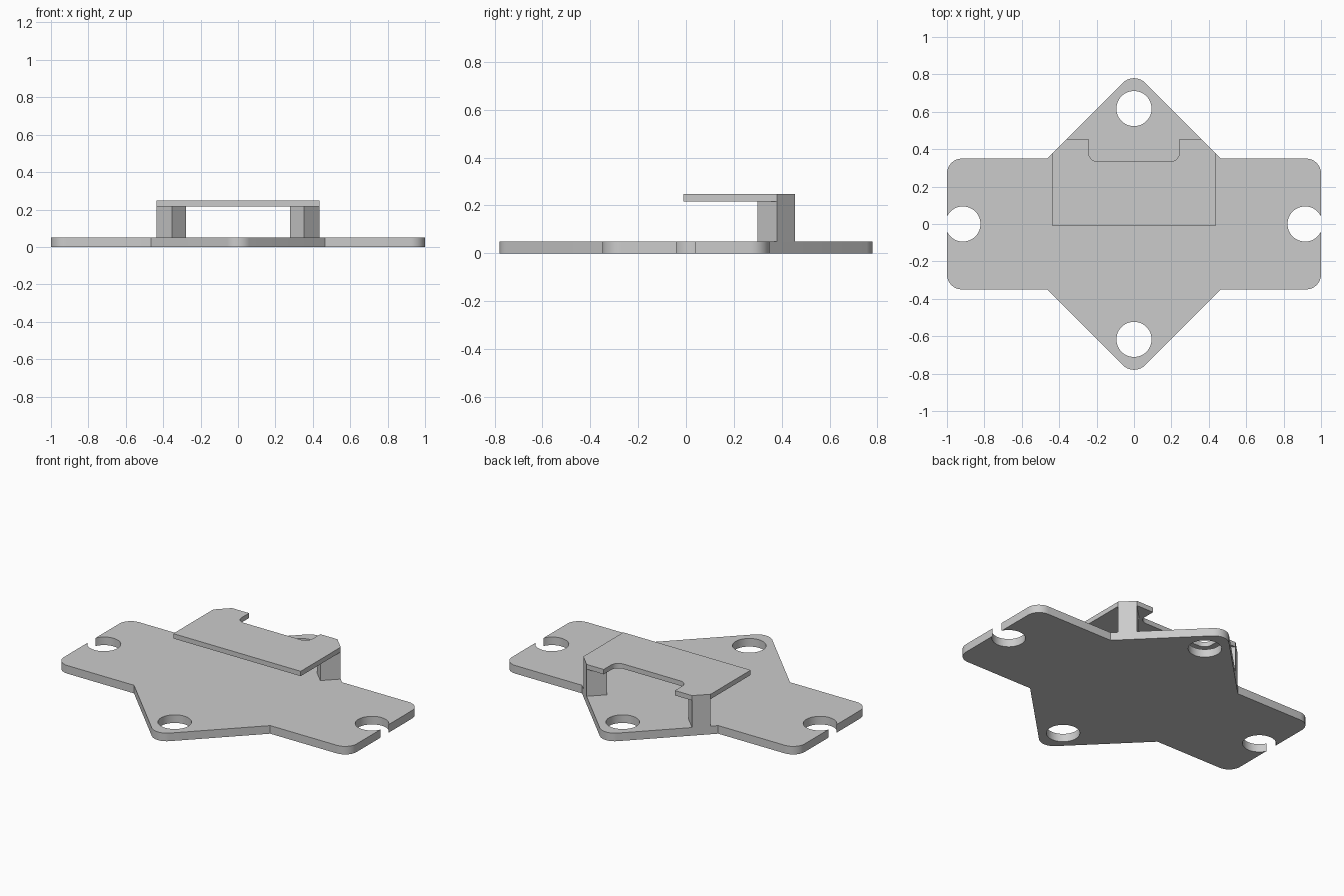
import bpy, bmesh
from math import sin, cos, pi
from mathutils import Vector

if "Cube" in bpy.data.objects:
    bpy.data.objects.remove(bpy.data.objects["Cube"])


def rounded(corners, steps=8):
    """Turn (x, y, radius) corners into a polygon with filleted corners."""
    out = []
    n = len(corners)
    for i, (x, y, r) in enumerate(corners):
        p = Vector((x, y))
        if r == 0:
            out.append(p)
            continue
        a = (Vector(corners[i - 1][:2]) - p).normalized()
        b = (Vector(corners[(i + 1) % n][:2]) - p).normalized()
        half = a.angle(b) / 2
        centre = p + (a + b).normalized() * (r / sin(half))
        tangent = r * cos(half) / sin(half)
        start = (p + a * tangent - centre).normalized()
        end = (p + b * tangent - centre).normalized()
        out += [centre + start.slerp(end, k / steps) * r for k in range(steps + 1)]
    return out


def extrude(name, points, z0, z1):
    bm = bmesh.new()
    face = bm.faces.new([bm.verts.new((p[0], p[1], z0)) for p in points])
    top = bmesh.ops.extrude_face_region(bm, geom=[face], use_keep_orig=True)
    bmesh.ops.translate(bm, vec=(0, 0, z1 - z0),
                        verts=[v for v in top["geom"] if isinstance(v, bmesh.types.BMVert)])
    bmesh.ops.recalc_face_normals(bm, faces=bm.faces)
    mesh = bpy.data.meshes.new(name)
    bm.to_mesh(mesh)
    bm.free()
    ob = bpy.data.objects.new(name, mesh)
    bpy.context.collection.objects.link(ob)
    return ob


def smooth(ob):
    bpy.ops.object.select_all(action='DESELECT')
    ob.select_set(True)
    bpy.context.view_layer.objects.active = ob
    bpy.ops.object.shade_smooth_by_angle()


def both_sides(half):
    """Mirror a right-hand half outline across x = 0."""
    return half + [(-x, y, r) for x, y, r in reversed(half)]


# Base plate: rectangle crossed with a diamond
T, R = 0.05, 0.08
SUM = 0.815  # the diamond's edges lie on |x| + |y| = SUM
right = [(SUM - 0.35, -0.35, 0), (1, -0.35, R), (1, 0.35, R), (SUM - 0.35, 0.35, 0)]
left = [(-x, -y, r) for x, y, r in right]
base = extrude("base_plate",
               rounded([(0, -SUM, 0.085)] + right + [(0, SUM, 0.085)] + left), 0, T)

# Screw holes: two full, two breaking through the ends
for x, y in ((0, 0.617), (0, -0.617), (0.915, 0), (-0.915, 0)):
    circle = [(x + 0.094 * cos(2 * pi * k / 48), y + 0.094 * sin(2 * pi * k / 48))
              for k in range(48)]
    cutter = extrude("hole_cutter", circle, -0.1, T + 0.1)
    cutter.hide_render = True
    mod = base.modifiers.new("hole", 'BOOLEAN')
    mod.object, mod.operation, mod.solver = cutter, 'DIFFERENCE', 'EXACT'
    bpy.context.view_layer.objects.active = base
    bpy.ops.object.modifier_apply(modifier=mod.name)
    bpy.data.objects.remove(cutter)
smooth(base)

# Raised shelf with a rounded notch at the back
shelf = extrude("raised_shelf", rounded(both_sides([
    (0.435, -0.01, 0), (0.435, 0.38, 0), (0.36, 0.455, 0),
    (0.243, 0.455, 0), (0.243, 0.333, 0.05)])), 0.217, 0.247)
smooth(shelf)

# Two posts turned 45 degrees, flush with the diamond's edges
for side, name in ((1, "right_post"), (-1, "left_post")):
    extrude(name, [(side * x, y) for x, y in (
        (0.435, 0.38), (0.36, 0.455), (0.278, 0.373), (0.353, 0.298))], T, 0.217)
